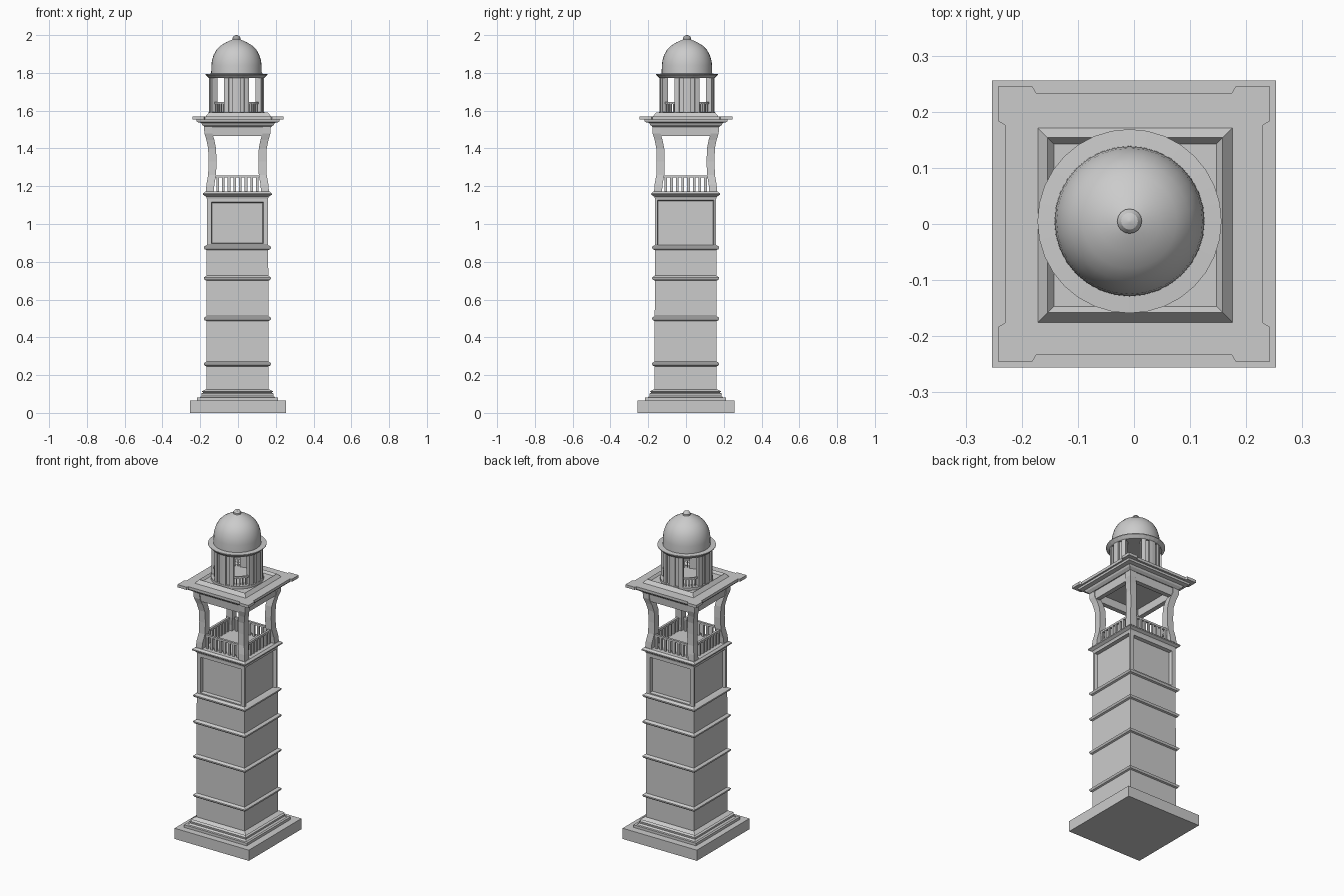
import bpy, bmesh, math
from mathutils import Vector

if "Cube" in bpy.data.objects:
    bpy.data.objects.remove(bpy.data.objects["Cube"])

TC = (-0.003, -0.002)      # tower axis
DC = (-0.008, 0.005)       # dome axis


def finish(name, bm, smooth=False):
    bmesh.ops.recalc_face_normals(bm, faces=bm.faces)
    me = bpy.data.meshes.new(name)
    bm.to_mesh(me)
    bm.free()
    ob = bpy.data.objects.new(name, me)
    bpy.context.collection.objects.link(ob)
    if smooth:
        bpy.context.view_layer.objects.active = ob
        ob.select_set(True)
        bpy.ops.object.shade_smooth_by_angle(angle=math.radians(30))
        ob.select_set(False)
    return ob


def skin(bm, rings, closed=False):
    """Bridge a list of point rings, capping the ends unless closed."""
    vs = [[bm.verts.new(p) for p in r] for r in rings]
    n = len(vs[0])
    pairs = list(zip(vs, vs[1:])) + ([(vs[-1], vs[0])] if closed else [])
    for a, b in pairs:
        for i in range(n):
            bm.faces.new((a[i], a[(i + 1) % n], b[(i + 1) % n], b[i]))
    if not closed:
        bm.faces.new(vs[0])
        bm.faces.new(vs[-1])


def lathe(name, profile, c, n=4, closed=False, smooth=False):
    """Turn a (half width, z) profile into a square or round solid."""
    k, off = (math.sqrt(2), math.pi / 4) if n == 4 else (1, 0)
    rings = [[(c[0] + r * k * math.cos(off + i * math.tau / n),
               c[1] + r * k * math.sin(off + i * math.tau / n), z) for i in range(n)]
             for r, z in profile]
    bm = bmesh.new()
    skin(bm, rings, closed)
    return finish(name, bm, smooth)


def box(bm, x0, x1, y0, y1, z0, z1):
    skin(bm, [[(x0, y0, z), (x1, y0, z), (x1, y1, z), (x0, y1, z)] for z in (z0, z1)])


def four_turns(bm, c):
    """Copy the geometry round to the other three sides, then move to the axis."""
    src = bm.verts[:] + bm.edges[:] + bm.faces[:]
    bmesh.ops.spin(bm, geom=src, cent=(0, 0, 0), axis=(0, 0, 1),
                   angle=math.pi * 1.5, steps=3, use_duplicate=True)
    bmesh.ops.translate(bm, verts=bm.verts, vec=(c[0], c[1], 0))


# Stepped base
bm = bmesh.new()
box(bm, -0.2535, 0.2535, -0.256, 0.256, 0, 0.066)
finish("base_plinth", bm)
lathe("base_step", [(0.214, 0.066), (0.214, 0.082)], TC)
lathe("base_moulding", [(0.20, 0.082), (0.19, 0.09), (0.192, 0.102), (0.18, 0.108),
                        (0.19, 0.113), (0.168, 0.125)], TC)

# Shaft and its string courses
lathe("shaft", [(0.164, 0.12), (0.163, 0.88)], TC)
for i, z in enumerate((0.26, 0.50, 0.714, 0.876)):
    lathe(f"string_course_{i + 1}", [(0.163, z - 0.014), (0.173, z - 0.010), (0.178, z - 0.002),
                                     (0.178, z + 0.003), (0.163, z + 0.013)], TC)

# Upper stage with a recessed panel in each face
bm = bmesh.new()
h = 0.162
box(bm, TC[0] - h, TC[0] + h, TC[1] - h, TC[1] + h, 0.872, 1.14)
bm.normal_update()
for f in [f for f in bm.faces if abs(f.normal.z) < 0.5]:
    border = 0.034 if abs(f.normal.y) > 0.5 else 0.018
    bmesh.ops.inset_individual(bm, faces=[f], thickness=border)
    bmesh.ops.inset_individual(bm, faces=[f], thickness=0.006, depth=-0.02)
finish("panelled_stage", bm)
lathe("gallery_cornice", [(0.162, 1.135), (0.166, 1.145), (0.182, 1.155), (0.182, 1.162),
                          (0.17, 1.172)], TC)

# Curved gallery posts, one per corner
bm = bmesh.new()
path = [(0.146, 1.17), (0.143, 1.21), (0.134, 1.26), (0.132, 1.33), (0.134, 1.40),
        (0.143, 1.445), (0.154, 1.48), (0.156, 1.52)]
w = 0.021
skin(bm, [[(d - w, d - w, z), (d + w, d - w, z), (d + w, d + w, z), (d - w, d + w, z)]
          for d, z in path])
four_turns(bm, TC)
finish("gallery_posts", bm)

# Gallery railing
bm = bmesh.new()
box(bm, -0.13, 0.13, -0.148, -0.134, 1.245, 1.257)
for i in range(8):
    x = -0.105 + i * 0.03
    box(bm, x - 0.007, x + 0.007, -0.147, -0.135, 1.17, 1.247)
four_turns(bm, TC)
finish("gallery_railing", bm)

# Beam ring under the roof
lathe("roof_beams", [(0.168, 1.465), (0.172, 1.515), (0.14, 1.515), (0.14, 1.465)], TC, closed=True)
lathe("roof_soffit", [(0.175, 1.513), (0.19, 1.525), (0.195, 1.535), (0.218, 1.540),
                      (0.22, 1.552)], (0, 0))

# Roof slab with projecting corner tabs
bm = bmesh.new()
a, b, t, s = 0.242, 0.230, 0.181, 0.174
quarter = [(-s, -b), (s, -b), (t, -a), (a, -a), (a, -t), (b, -s)]
outline = []
for q in range(4):
    co, si = math.cos(q * math.pi / 2), math.sin(q * math.pi / 2)
    outline += [(x * co - y * si, (x * si + y * co) * 1.013) for x, y in quarter[1:]]
skin(bm, [[(x, y, z) for x, y in outline] for z in (1.552, 1.569)])
finish("roof_slab", bm)
lathe("roof_kerb", [(0.176, 1.566), (0.156, 1.59), (0.145, 1.576)], (0.002, -0.002))

# Lantern: floor ring, four ribbed piers and low railings between
lathe("lantern_floor", [(0.148, 1.57), (0.148, 1.592)], DC, 32)
bm = bmesh.new()


def sector(a0, a1, r0, r1, z0, z1, steps=4):
    rings = []
    for i in range(steps + 1):
        g = math.radians(a0 + (a1 - a0) * i / steps)
        u = Vector((math.cos(g), math.sin(g), 0))
        rings.append([u * r + Vector((0, 0, z)) for r, z in
                      ((r0, z0), (r1, z0), (r1, z1), (r0, z1))])
    skin(bm, rings)


sector(-27, 27, 0.112, 0.136, 1.585, 1.78, 6)
for a0, a1 in ((-27, -17), (-8, 8), (17, 27)):
    sector(a0, a1, 0.13, 0.146, 1.585, 1.78, 2)
four_turns(bm, DC)
finish("lantern_piers", bm)

bm = bmesh.new()
sector(26, 64, 0.122, 0.132, 1.635, 1.645)
for g in (33, 41, 49, 57):
    sector(g - 1.7, g + 1.7, 0.123, 0.131, 1.585, 1.637, 1)
four_turns(bm, DC)
finish("lantern_railing", bm)

# Dome with its eave and finial
lathe("dome_eave", [(0.145, 1.772), (0.15, 1.776), (0.164, 1.79), (0.164, 1.794), (0.13, 1.796)],
      DC, 32)
lathe("dome", [(0.134, 1.79), (0.133, 1.84), (0.13, 1.865), (0.121, 1.895), (0.106, 1.922),
               (0.084, 1.944), (0.055, 1.962), (0.025, 1.975), (0.008, 1.98)], DC, 32, smooth=True)
lathe("finial", [(0.012, 1.968), (0.022, 1.976), (0.022, 1.985), (0.015, 1.995), (0.003, 2.0)],
      DC, 16, smooth=True)
